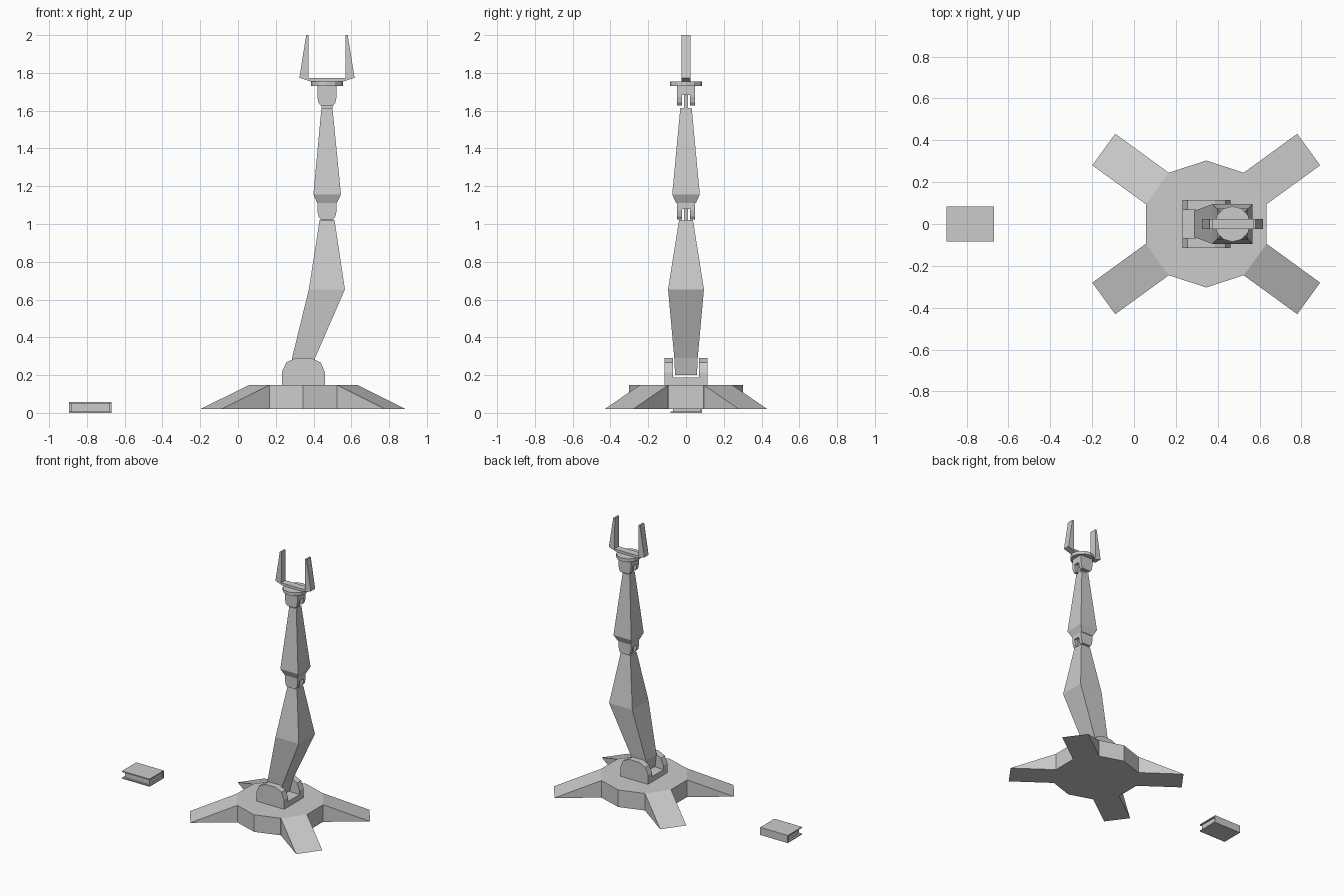
import bpy, bmesh, math
from mathutils import Matrix

if "Cube" in bpy.data.objects:
    bpy.data.objects.remove(bpy.data.objects["Cube"])

BX = 0.345   # centre of the base
AX = 0.471   # centre of the upper joints


def finish(name, bm):
    bmesh.ops.recalc_face_normals(bm, faces=bm.faces[:])
    mesh = bpy.data.meshes.new(name)
    bm.to_mesh(mesh)
    bm.free()
    ob = bpy.data.objects.new(name, mesh)
    bpy.context.collection.objects.link(ob)
    return ob


def loft(name, rings):
    """Closed skin through rings that share a point count."""
    bm = bmesh.new()
    vs = [[bm.verts.new(p) for p in r] for r in rings]
    n = len(vs[0])
    for a, b in zip(vs, vs[1:]):
        for i in range(n):
            j = (i + 1) % n
            bm.faces.new((a[i], a[j], b[j], b[i]))
    bm.faces.new(vs[0])
    bm.faces.new(vs[-1])
    return finish(name, bm)


def side_prism(name, pts, y0, y1):
    """Extrude an x/z profile along y."""
    return loft(name, [[(x, y, z) for x, z in pts] for y in (y0, y1)])


def disc(name, cx, r, n, z0, z1, start=0.0):
    ang = [start + i * math.tau / n for i in range(n)]
    return loft(name, [[(cx + r * math.cos(a), r * math.sin(a), z) for a in ang] for z in (z0, z1)])


def box(name, x0, x1, y0, y1, z0, z1):
    return side_prism(name, [(x0, z0), (x1, z0), (x1, z1), (x0, z1)], y0, y1)


def arm(name, sections):
    """Tapered rectangular limb; sections are (z, x0, x1, half depth)."""
    return loft(name, [[(x0, -d, z), (x1, -d, z), (x1, d, z), (x0, d, z)]
                       for z, x0, x1, d in sections])


def cheeks(name, pts, y0, y1):
    """A mirrored pair of side plates."""
    for side, s in (("front", -1), ("back", 1)):
        side_prism(f"{name}_{side}", pts, s * y0, s * y1)


def fork(name, z0, z1):
    """Clevis joint: two rounded prongs under a bridge, with a tongue between."""
    h = z1 - z0
    prof = [(AX - .051, z1), (AX - .051, z0 + .045), (AX - .045, z0 + .015), (AX - .034, z0),
            (AX + .034, z0), (AX + .045, z0 + .015), (AX + .051, z0 + .045), (AX + .051, z1)]
    cheeks(name + "_prong", prof, .022, .048)
    box(name + "_bridge", AX - .051, AX + .051, -.022, .022, z0 + .055, z1)
    box(name + "_tongue", AX - .03, AX + .03, -.011, .011, z0 - .03, z0 + .056)


# Base: ten-sided hub with four wedge feet
disc("base_hub", BX, .303, 10, .02, .147, math.radians(18))
for i, deg in enumerate((36, 144, 216, 324)):
    foot = side_prism(f"base_foot_{i + 1}", [(.28, .02), (.605, .02), (.289, .147), (.28, .147)], -.093, .093)
    foot.data.transform(Matrix.Translation((BX, 0, 0)) @ Matrix.Rotation(math.radians(deg), 4, 'Z'))

# Shoulder bracket
cheeks("shoulder_cheek", [(.232, .145), (.232, .215), (.255, .267), (.305, .291), (.387, .291),
                          (.438, .267), (.46, .215), (.46, .145)], .068, .115)
box("shoulder_floor", .232, .46, -.068, .068, .145, .187)

# Lower arm, elbow, upper arm, wrist
arm("lower_arm", [(.2, .295, .385, .058), (.29, .286, .408, .062),
                  (.654, .375, .566, .095), (1.02, .432, .511, .037)])
fork("elbow", 1.025, 1.112)
arm("upper_arm", [(1.11, .42, .522, .052), (1.157, .399, .545, .073), (1.615, .442, .5, .03)])
fork("wrist", 1.628, 1.732)
disc("wrist_plate", AX, .085, 12, 1.73, 1.754)

# Gripper: palm and two tapered fingers in one profile
half = [(.08, 1.753), (.146, 1.774), (.11, 2.0), (.097, 2.0), (.098, 1.772)]
side_prism("gripper", [(AX + x, z) for x, z in half] + [(AX - x, z) for x, z in reversed(half)], -.025, .025)

# Book lying on the floor: covers, spine and inset pages
for nm, z in (("bottom", 0), ("top", .049)):
    box(f"book_{nm}_cover", -.895, -.669, -.083, .084, z, z + .008)
box("book_spine", -.895, -.669, .076, .084, .008, .049)
box("book_pages", -.882, -.68, -.07, .076, .008, .049)
